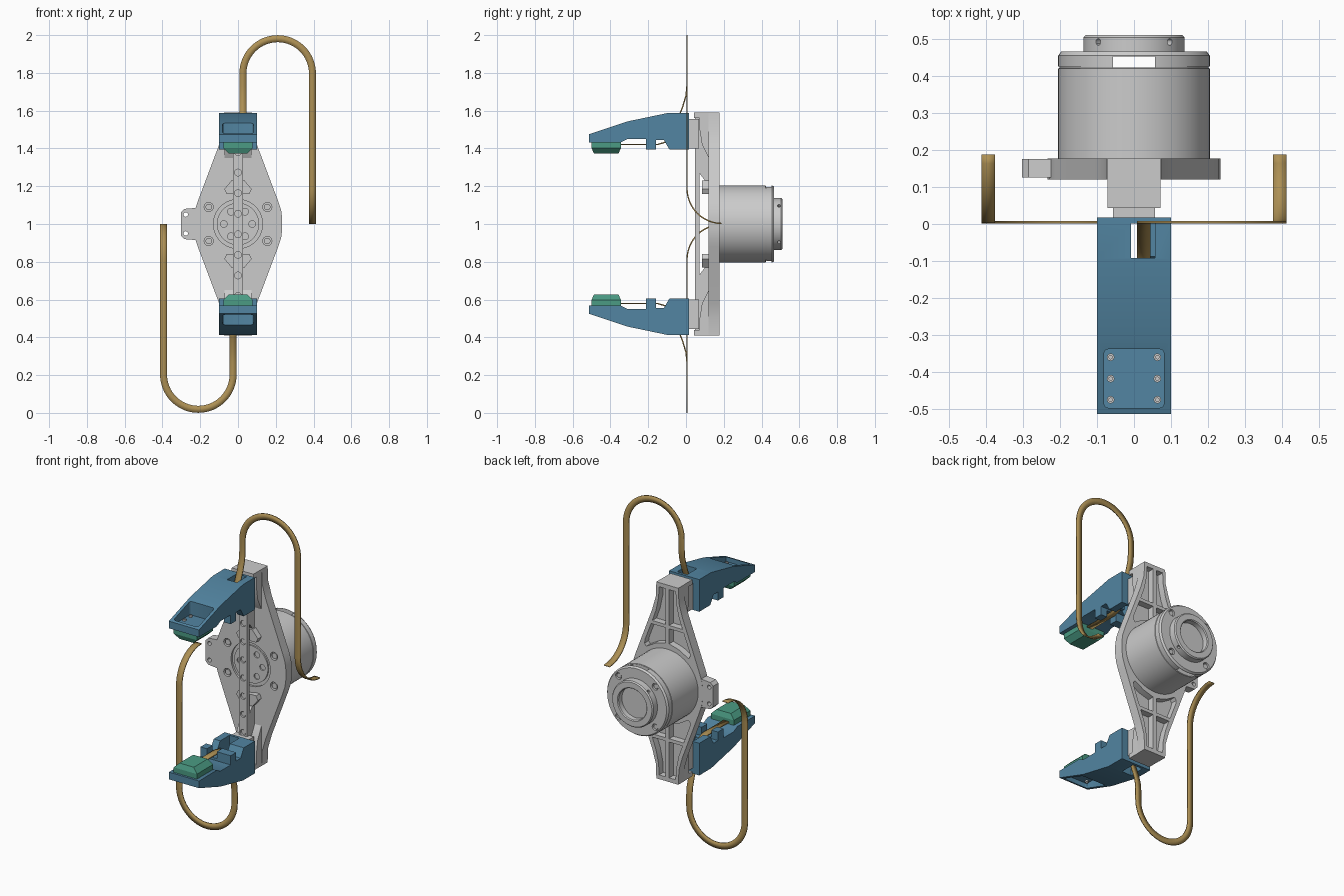
import bpy, bmesh
from math import sin, cos, pi, radians
from mathutils import Matrix, Vector

if "Cube" in bpy.data.objects:
    bpy.data.objects.remove(bpy.data.objects["Cube"])


def finish(name, bm, mat=None):
    bmesh.ops.recalc_face_normals(bm, faces=bm.faces[:])
    me = bpy.data.meshes.new(name)
    bm.to_mesh(me)
    bm.free()
    ob = bpy.data.objects.new(name, me)
    bpy.context.collection.objects.link(ob)
    if mat:
        me.materials.append(mat)
    return ob


def material(name, rgb):
    m = bpy.data.materials.new(name)
    m.diffuse_color = (*rgb, 1)
    m.use_nodes = True
    m.node_tree.nodes["Principled BSDF"].inputs["Base Color"].default_value = m.diffuse_color
    return m


def prism(name, pts, a, b, axis='y', mat=None):
    """Extrude a 2D outline: axis y takes (x, z), axis x takes (y, z)."""
    bm = bmesh.new()
    at = (lambda p, t: (p[0], t, p[1])) if axis == 'y' else (lambda p, t: (t, p[0], p[1]))
    lo, hi = ([bm.verts.new(at(p, t)) for p in pts] for t in (a, b))
    bm.faces.new(lo)
    bm.faces.new(hi)
    for i in range(len(pts)):
        j = (i + 1) % len(pts)
        bm.faces.new((lo[i], lo[j], hi[j], hi[i]))
    return finish(name, bm, mat)


def box(name, x0, x1, y0, y1, z0, z1, mat=None):
    return prism(name, [(x0, z0), (x1, z0), (x1, z1), (x0, z1)], y0, y1, 'y', mat)


def rod(name, p, q, r, seg=24, mat=None):
    p, q = Vector(p), Vector(q)
    bm = bmesh.new()
    m = Matrix.Translation((p + q) / 2) @ (q - p).to_track_quat('Z', 'Y').to_matrix().to_4x4()
    bmesh.ops.create_cone(bm, cap_ends=True, segments=seg, radius1=r, radius2=r,
                          depth=(q - p).length, matrix=m)
    return finish(name, bm, mat)


def cut(ob, *cutters):
    bpy.context.view_layer.objects.active = ob
    for c in cutters:
        c.hide_render = True
        m = ob.modifiers.new('cut', 'BOOLEAN')
        m.operation, m.solver, m.object = 'DIFFERENCE', 'EXACT', c
        bpy.ops.object.modifier_apply(modifier=m.name)
        bpy.data.objects.remove(c)


blue = material('finger_blue', (0.085, 0.235, 0.36))
green = material('pad_green', (0.07, 0.33, 0.23))
gold = material('cable_gold', (0.42, 0.28, 0.09))

# Base plate: diamond outline with rear pockets, front recess and counterbores
half = [(.073, .59), (.077, .5), (.1, .42), (.213, .12), (.228, .075), (.234, .03)]
right = half + [(x, -z) for x, z in reversed(half)]
outline = [(x, 1 + z) for x, z in right] + [(-x, 1 + z) for x, z in reversed(right)]
plate = prism('base_plate', outline, .12, .177)
near = [(.012, .24), (.08, .22), (.14, .185), (.152, .2), (.148, .225), (.108, .33), (.012, .33)]
far = [(.012, .35), (.1, .35), (.075, .42), (.058, .5), (.055, .565), (.012, .565)]
for sx in (1, -1):
    for sz in (1, -1):
        for p in (near, far):
            cut(plate, prism('c', [(sx * x, 1 + sz * z) for x, z in p], .137, .2))
        x, z = sx * .155, 1 + sz * .09
        cut(plate, rod('c', (x, .1, z), (x, .14, z), .024))
        rod('plate_screw', (x, .125, z), (x, .145, z), .017, 16)
cut(plate, rod('c', (0, .1, 1), (0, .132, 1), .13, 48))

# Hub with a ring of holes
hub = rod('hub_disc', (0, .124, 1), (0, .14, 1), .112, 48)
for i in range(6):
    x, z = .075 * cos(i * pi / 3), 1 + .075 * sin(i * pi / 3)
    cut(hub, rod('c', (x, .1, z), (x, .136, z), .018, 16))

# Side tab
tab = prism('side_tab', [(-.19, 1.11), (-.225, 1.085), (-.285, 1.08), (-.303, 1.062), (-.303, .938),
                         (-.285, .92), (-.225, .915), (-.19, .89)], .125, .176)
for z in (.95, 1.05):
    cut(tab, rod('c', (-.277, .1, z), (-.277, .2, z), .012, 16))

# Guide rail with screws
rail = box('guide_rail', -.027, .027, .047, .072, .44, 1.56)
for i in range(-4, 5):
    z = 1 + (i + .5) * .109
    if abs(z - 1) < .5:
        cut(rail, rod('c', (0, .03, z), (0, .058, z), .018, 16))
        rod('rail_screw', (0, .053, z), (0, .065, z), .013, 16)

# Motor: lathed housing with stepped cap, vent slot and screws
bm = bmesh.new()
prof = [(0, .165), (.205, .165), (.205, .42), (.202, .421), (.202, .425), (.205, .426), (.205, .455),
        (.197, .466), (.137, .466), (.137, .504), (.131, .511), (.098, .511), (.093, .506),
        (.093, .475), (0, .475)]
vs = [bm.verts.new((r, y, 1)) for r, y in prof]
es = [bm.edges.new(e) for e in zip(vs, vs[1:])]
bmesh.ops.spin(bm, geom=vs + es, cent=(0, 0, 1), axis=(0, 1, 0), angle=2 * pi, steps=64)
bmesh.ops.remove_doubles(bm, verts=bm.verts[:], dist=1e-4)
motor = finish('motor_housing', bm)
cut(motor, box('c', -.057, .057, .423, .453, .7, 1.3))
for i in range(4):
    a = pi / 4 + i * pi / 2
    d = Vector((cos(a), 0, sin(a)))
    c = Vector((0, .492, 1))
    cut(motor, rod('c', c + d * .115, c + d * .16, .009, 12))
    p = Vector((0, .45, 1)) + d * .172
    cut(motor, rod('c', p, p + Vector((0, .05, 0)), .02, 16))
    rod('motor_screw', p - Vector((0, .01, 0)), p + Vector((0, .01, 0)), .014, 16)

# ---- Parts of the upper arm, later turned half round for the lower arm ----
arm = []
arm.append(prism('end_head', [(.043, 1.59), (.13, 1.59), (.13, 1.35), (.12, 1.35), (.085, 1.42),
                              (.072, 1.5), (.072, 1.562), (.043, 1.562)], -.072, .072, 'x'))
arm.append(prism('rail_support', [(.07, 1.56), (.125, 1.56), (.125, 1.22), (.1, 1.23), (.07, 1.27)],
                 -.027, .027, 'x'))
arm.append(prism('raised_boss', [(-.035, 1.23), (.035, 1.23), (.072, 1.185), (.06, 1.16), (.03, 1.16),
                                 (0, 1.168), (-.03, 1.16), (-.06, 1.16), (-.072, 1.185)], .086, .13))
arm.append(box('slider_block', -.057, .057, .012, .069, 1.4, 1.555))

# Finger with cable shaft and screw pocket
finger = prism('finger', [(-.513, 1.475), (-.31, 1.543), (-.095, 1.588), (.017, 1.588), (.017, 1.395),
                          (-.088, 1.395), (-.118, 1.446), (-.16, 1.446), (-.16, 1.395), (-.213, 1.395),
                          (-.213, 1.45), (-.31, 1.45), (-.345, 1.432), (-.513, 1.432)], -.1, .1, 'x', blue)
cut(finger, box('c', -.008, .057, -.092, .001, 1.3, 1.7),
    box('c', -.008, .057, -.23, -.05, 1.3, 1.436))
pocket = box('c', -.081, .081, -.497, -.338, 1.452, 1.7)
bm = bmesh.new()
bm.from_mesh(pocket.data)
up = [e for e in bm.edges if abs(e.verts[0].co.z - e.verts[1].co.z) > .1]
bmesh.ops.bevel(bm, geom=up, offset=.012, segments=3, affect='EDGES', profile=.5)
bm.to_mesh(pocket.data)
bm.free()
cut(finger, pocket)
arm.append(finger)
for x in (-.063, .063):
    for y in (-.36, -.418, -.475):
        s = rod('pocket_screw', (x, y, 1.445), (x, y, 1.461), .01, 16)
        cut(s, rod('c', (x, y, 1.455), (x, y, 1.48), .005, 6))
        arm.append(s)

# Soft pad: base layer and tapered tip
arm.append(box('pad_base', -.077, .077, -.5, -.345, 1.402, 1.434, green))
tip = box('pad_tip', -.077, .077, -.5, -.345, 1.373, 1.402, green)
for v in tip.data.vertices:
    if v.co.z < 1.39:
        v.co.x *= .62
        v.co.y = -.4225 + (v.co.y + .4225) * .84
arm.append(tip)

# Flat ribbon cable: centre points with a width direction
X = Vector((1, 0, 0))
path = [((.026, y, z), X) for y, z in [(-.36, 1.421), (-.15, 1.421), (-.11, 1.433), (-.075, 1.48),
                                       (-.045, 1.55), (-.018, 1.62), (0, 1.68), (.005, 1.73)]]
for i in range(33):
    a = pi * (1 - i / 32)
    path.append(((.21 + .184 * cos(a), .005, 1.797 + .184 * sin(a)), Vector((-cos(a), 0, -sin(a)))))
for i in range(13):
    a = pi / 2 * i / 12
    path.append(((.394, .005 + .183 * (1 - cos(a)), 1.19 - .187 * sin(a)), -X))
bm = bmesh.new()
rows = [[bm.verts.new(Vector(p) + w * s) for s in (-.0185, .0185)] for p, w in path]
for a, b in zip(rows, rows[1:]):
    bm.faces.new((a[0], a[1], b[1], b[0]))
cable = finish('ribbon_cable', bm, gold)
m = cable.modifiers.new('thickness', 'SOLIDIFY')
m.thickness, m.offset = .007, 0
arm.append(cable)

# Smooth shading with sharp edges kept
bpy.ops.object.select_all(action='DESELECT')
for ob in bpy.data.objects:
    ob.select_set(True)
bpy.context.view_layer.objects.active = motor
bpy.ops.object.shade_smooth_by_angle(angle=radians(30))

# Lower arm: half turn about the motor axis
turn = Matrix.Translation((0, 0, 2)) @ Matrix.Rotation(pi, 4, 'Y')
for ob in arm:
    low = ob.copy()
    low.name = 'lower_' + ob.name
    bpy.context.collection.objects.link(low)
    low.matrix_world = turn
